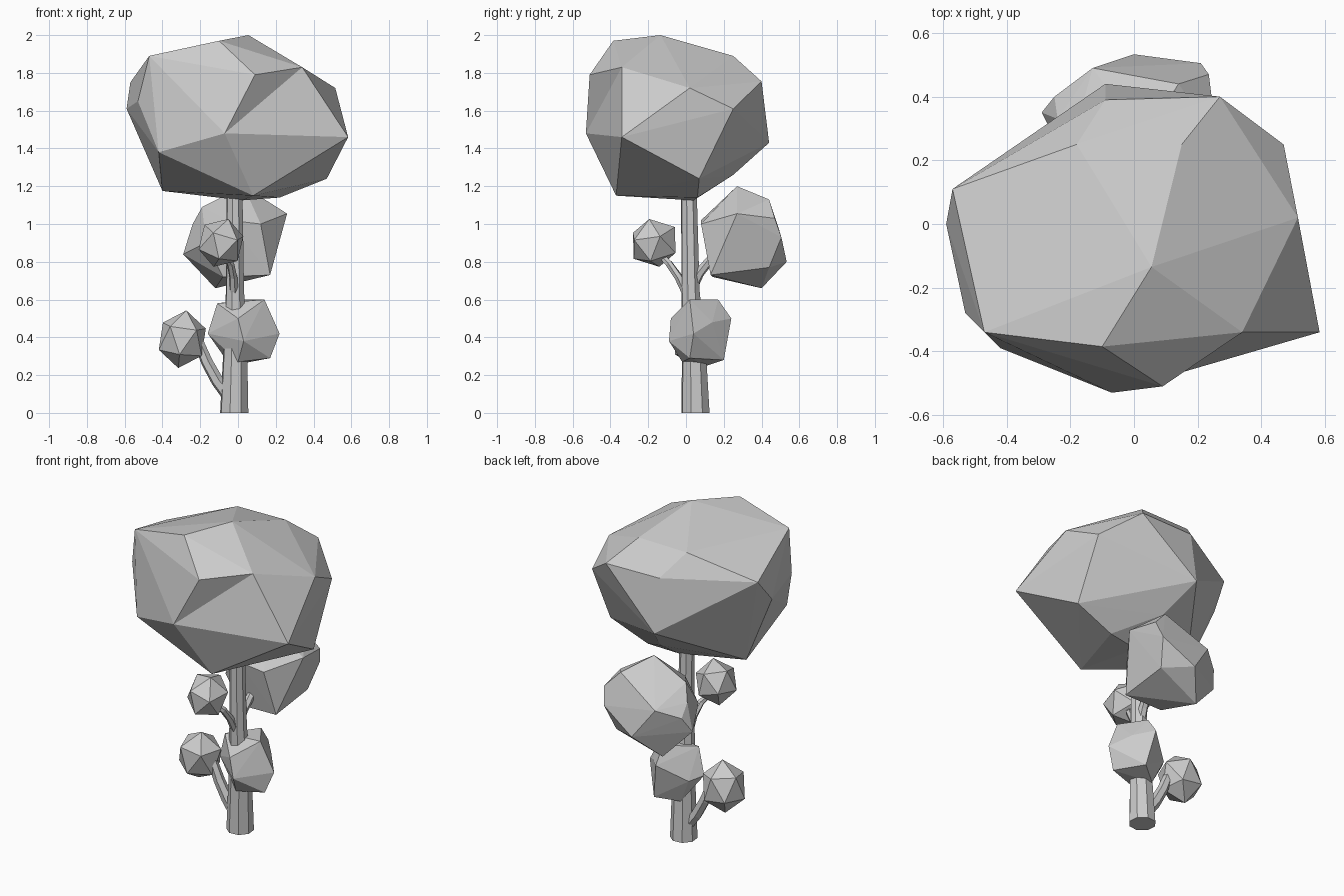
import bpy, bmesh
from math import cos, sin, tau
from mathutils import Vector


def finish(name, bm):
    bmesh.ops.recalc_face_normals(bm, faces=bm.faces)
    me = bpy.data.meshes.new(name)
    bm.to_mesh(me)
    bm.free()
    ob = bpy.data.objects.new(name, me)
    bpy.context.collection.objects.link(ob)
    return ob


def clump(name, points, dent=None):
    """Faceted foliage: convex hull of corner points, one edge may be turned into a dent."""
    bm = bmesh.new()
    vs = [bm.verts.new(p) for p in points]
    res = bmesh.ops.convex_hull(bm, input=vs)
    if dent:
        edge = bm.edges.get((vs[dent[0]], vs[dent[1]]))
        if edge:
            bmesh.ops.rotate_edges(bm, edges=[edge])
    loose = {g for g in res["geom_interior"] if isinstance(g, bmesh.types.BMVert)}
    bmesh.ops.delete(bm, geom=list(loose), context='VERTS')
    return finish(name, bm)


def tube(name, path, sides, upright=False):
    """Faceted tapered tube through (x, y, z, radius) stations."""
    bm = bmesh.new()
    rings = []
    for i, (x, y, z, r) in enumerate(path):
        a = Vector(path[max(i - 1, 0)][:3])
        b = Vector(path[min(i + 1, len(path) - 1)][:3])
        d = Vector((0, 0, 1)) if upright else (b - a).normalized()
        u = d.cross(Vector((0.3, 1, 0))).normalized()
        v = d.cross(u)
        rings.append([bm.verts.new(Vector((x, y, z)) + r * (u * cos(t) + v * sin(t)))
                      for t in (tau * k / sides for k in range(sides))])
    for lo, hi in zip(rings, rings[1:]):
        for k in range(sides):
            n = (k + 1) % sides
            bm.faces.new((lo[k], lo[n], hi[n], hi[k]))
    bm.faces.new(rings[0])
    bm.faces.new(rings[-1])
    return finish(name, bm)


def bud(name, centre, size, turn):
    """Small icosahedral foliage ball."""
    bpy.ops.mesh.primitive_ico_sphere_add(subdivisions=1, radius=1, location=centre, rotation=turn)
    ob = bpy.context.object
    ob.name = name
    ob.scale = size


# Trunk
tube("trunk", [(-0.02, 0.05, 0, 0.078), (-0.015, 0.043, 0.3, 0.067),
               (-0.016, 0.024, 0.65, 0.05), (-0.018, 0.015, 1.2, 0.043)], 8, True)

# Branches
tube("left_branch", [(-0.04, 0.05, 0.08, 0.038), (-0.11, 0.05, 0.17, 0.034),
                     (-0.165, 0.05, 0.27, 0.032), (-0.21, 0.05, 0.38, 0.027)], 6)
tube("front_branch", [(-0.02, 0.01, 0.62, 0.025), (-0.025, -0.04, 0.72, 0.022),
                      (-0.04, -0.09, 0.79, 0.02), (-0.08, -0.14, 0.84, 0.017)], 6)
tube("back_branch", [(-0.02, 0.03, 0.66, 0.03), (-0.01, 0.07, 0.74, 0.027),
                     (0.0, 0.12, 0.8, 0.024), (0.0, 0.2, 0.86, 0.02)], 6)
tube("right_branch", [(-0.02, 0.03, 0.3, 0.03), (0.03, 0.06, 0.36, 0.028),
                      (0.07, 0.08, 0.42, 0.025)], 6)

# Main crown, with the dent at its front
clump("crown", [
    (0.055, -0.135, 2.0), (-0.10, -0.385, 1.97), (-0.47, -0.34, 1.89), (0.34, -0.34, 1.83),
    (0.09, -0.51, 1.79), (-0.07, -0.53, 1.48), (0.583, -0.34, 1.46), (0.515, 0.02, 1.72),
    (0.47, 0.07, 1.24), (0.47, 0.25, 1.61), (0.15, 0.25, 1.89), (-0.18, 0.25, 1.885),
    (0.27, 0.40, 1.755), (-0.09, 0.44, 1.43), (-0.09, 0.39, 1.755), (-0.57, 0.11, 1.75),
    (-0.59, 0.0, 1.61), (-0.53, -0.28, 1.65), (-0.42, -0.39, 1.38), (-0.40, -0.02, 1.175),
    (0.08, -0.37, 1.15), (0.0, 0.25, 1.26), (0.22, 0.06, 1.14), (0.02, 0.04, 1.125)],
    dent=(4, 6))

# Back foliage
clump("back_foliage", [
    (0.26, 0.27, 1.055), (0.235, 0.47, 1.03), (0.17, 0.44, 0.77), (0.17, 0.13, 0.73),
    (0.12, 0.08, 1.0), (0.03, 0.27, 1.2), (0.14, 0.44, 1.13), (0.0, 0.533, 0.8),
    (0.21, 0.505, 0.93), (-0.12, 0.40, 0.66), (-0.08, 0.14, 0.72), (-0.29, 0.35, 0.84),
    (-0.24, 0.33, 1.0), (-0.19, 0.27, 1.09), (-0.13, 0.49, 0.98), (-0.05, 0.08, 1.02),
    (-0.17, 0.12, 0.9), (-0.25, 0.40, 0.93)])

# Lower foliage
clump("lower_foliage", [
    (0.14, 0.02, 0.6), (-0.11, 0.03, 0.58), (0.04, 0.17, 0.6), (0.22, 0.04, 0.42),
    (0.17, 0.02, 0.29), (0.0, -0.02, 0.27), (-0.16, 0.05, 0.42), (0.0, -0.08, 0.5),
    (0.03, -0.09, 0.38), (0.04, 0.24, 0.5), (0.13, 0.14, 0.48), (0.08, 0.2, 0.28),
    (-0.04, 0.11, 0.25), (-0.11, 0.13, 0.4)])

# Small foliage balls
bud("front_foliage", (-0.09, -0.168, 0.9), (0.125, 0.14, 0.135), (0.3, 0.2, 0.4))
bud("left_foliage", (-0.295, 0.05, 0.39), (0.135, 0.13, 0.155), (0.15, 0.1, 0.3))
